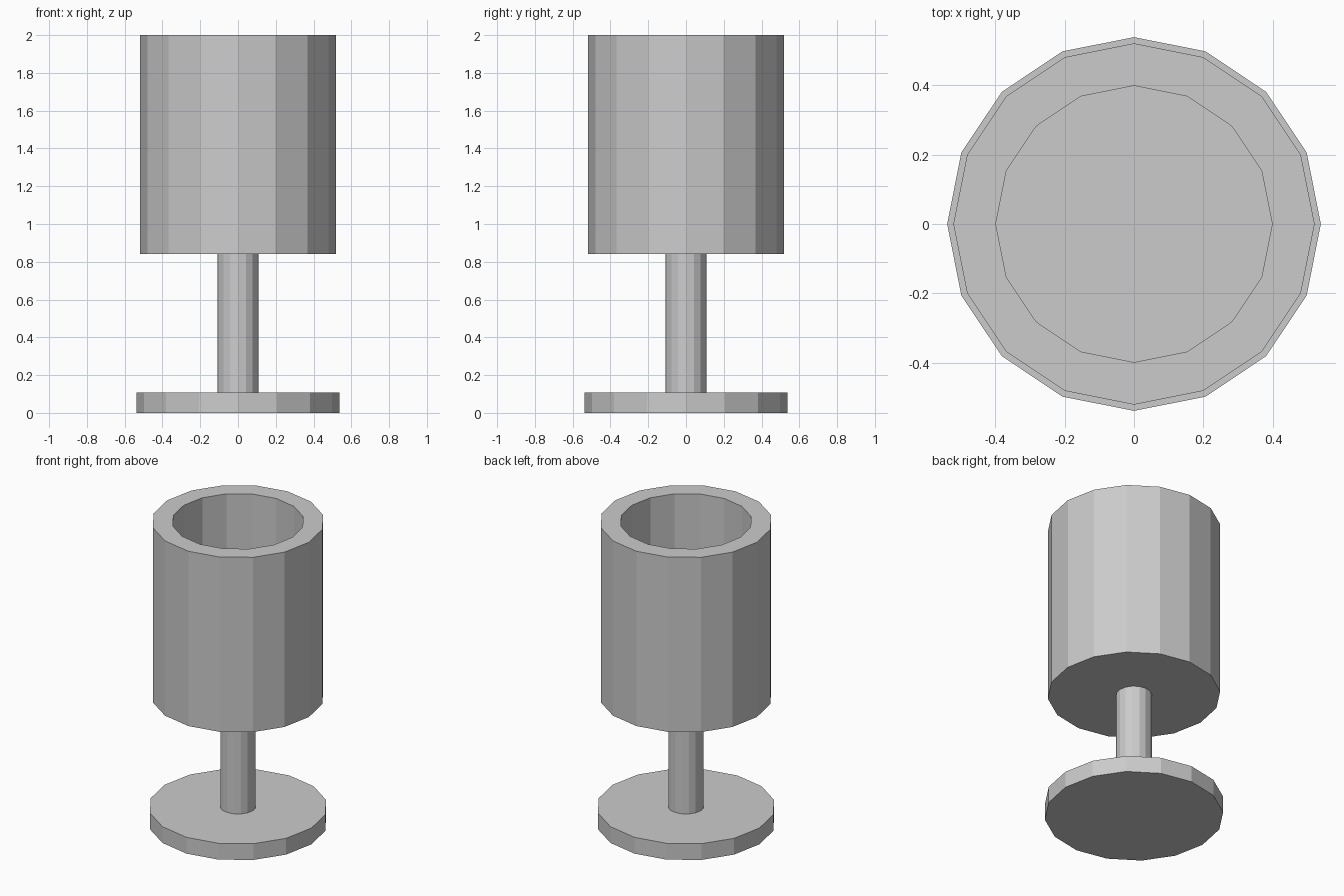
import bpy
import bmesh
from math import cos, sin, tau

if "Cube" in bpy.data.objects:
    bpy.data.objects.remove(bpy.data.objects["Cube"])

SIDES = 16


def lathe(name, profile):
    """Revolve (radius, z) points around z; radius 0 closes with a flat cap."""
    bm = bmesh.new()
    rings = []
    for r, z in profile:
        rings.append([bm.verts.new((r * cos(tau * i / SIDES), r * sin(tau * i / SIDES), z))
                      for i in range(SIDES)])
    for a, b in zip(rings, rings[1:]):
        for i in range(SIDES):
            j = (i + 1) % SIDES
            bm.faces.new((a[i], a[j], b[j], b[i]))
    return bm, rings, name


def finish(bm, name):
    mesh = bpy.data.meshes.new(name)
    bm.to_mesh(mesh)
    bm.free()
    obj = bpy.data.objects.new(name, mesh)
    bpy.context.collection.objects.link(obj)
    return obj


def turned_part(name, profile, capped=True):
    bm, rings, name = lathe(name, profile)
    if capped:
        bm.faces.new(rings[0][::-1])
        bm.faces.new(rings[-1])
    return finish(bm, name)


# Flat round foot
turned_part("foot", [(0.538, 0), (0.538, 0.108)])

# Stem, open where it meets the foot and the cup
turned_part("stem", [(0.108, 0.108), (0.108, 0.84)], capped=False)

# Cup: outer wall, flat rim, inner wall, inner floor
turned_part("cup", [(0.52, 0.84), (0.52, 2.0), (0.398, 2.0), (0.398, 0.96)])
